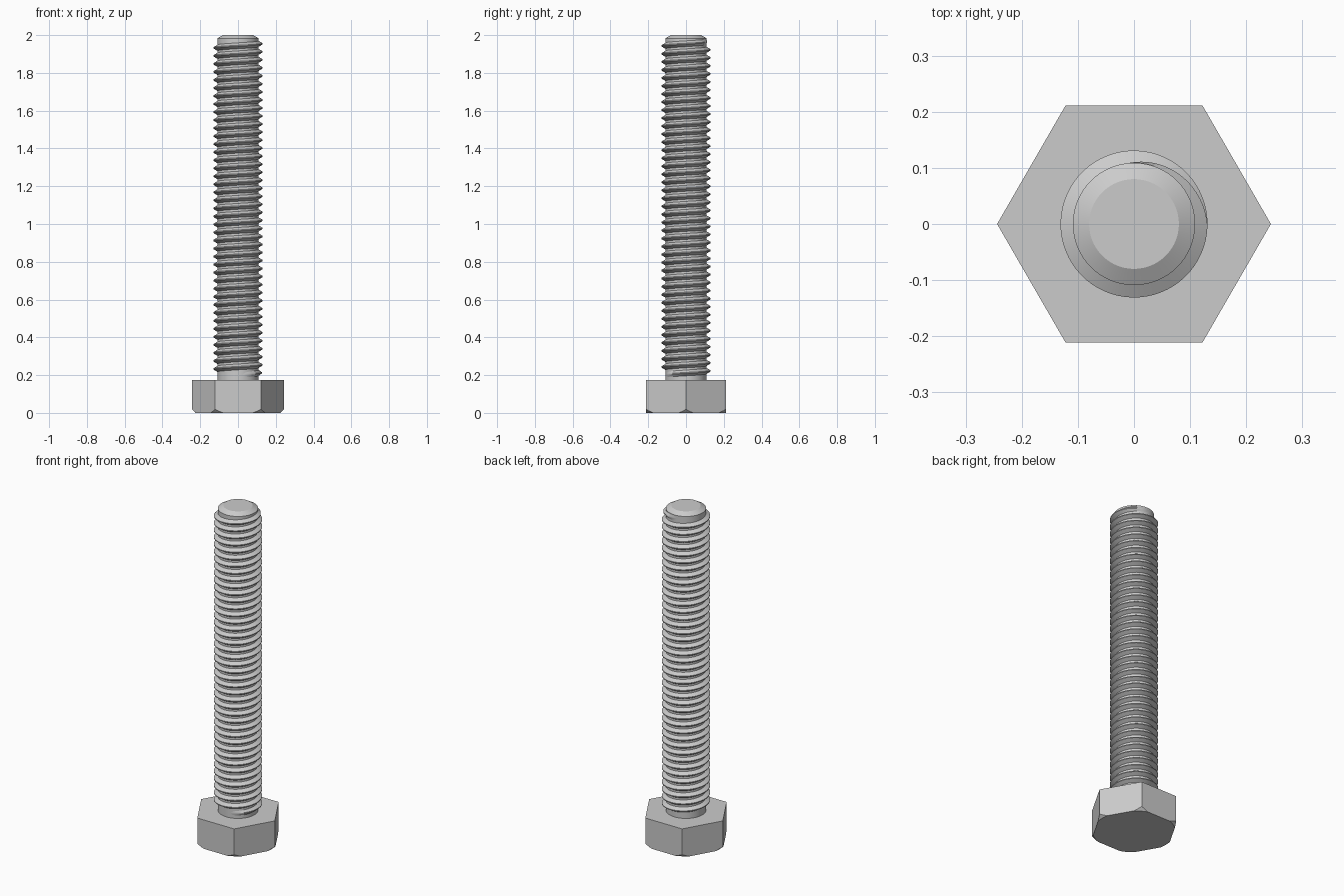
import bpy, bmesh, math
from mathutils import Matrix

default = bpy.data.objects.get("Cube")
if default:
    bpy.data.objects.remove(default, do_unlink=True)

HEAD_TOP = 0.173
CORNER_R = 0.244          # hexagon corner radius
ROOT_R, CREST_R = 0.109, 0.131
TIP_R, TIP_Z = 0.08, 1.983
PITCH, TURNS = 0.0425, 41.5
STEPS = 64                # segments around the shaft

steel = bpy.data.materials.new("grey steel")
steel.use_nodes = True
colour = (0.6, 0.6, 0.6, 1)
steel.diffuse_color = colour
steel.node_tree.nodes["Principled BSDF"].inputs["Base Color"].default_value = colour


def add_object(name, bm):
    bmesh.ops.recalc_face_normals(bm, faces=bm.faces)
    mesh = bpy.data.meshes.new(name)
    bm.to_mesh(mesh)
    bm.free()
    mesh.materials.append(steel)
    obj = bpy.data.objects.new(name, mesh)
    bpy.context.collection.objects.link(obj)
    return obj


def frustum(sides, r1, r2, z1, z2):
    bm = bmesh.new()
    bmesh.ops.create_cone(bm, cap_ends=True, segments=sides, radius1=r1, radius2=r2,
                          depth=z2 - z1, matrix=Matrix.Translation((0, 0, (z1 + z2) / 2)))
    return bm


def activate(obj):
    bpy.ops.object.select_all(action='DESELECT')
    obj.select_set(True)
    bpy.context.view_layer.objects.active = obj


# Hexagonal head, corners on the x axis
bm = frustum(6, CORNER_R, CORNER_R, -0.03, HEAD_TOP)
corner = max(bm.verts, key=lambda v: v.co.x).co
bmesh.ops.rotate(bm, verts=bm.verts, cent=(0, 0, 0),
                 matrix=Matrix.Rotation(-math.atan2(corner.y, corner.x), 3, 'Z'))
head = add_object("hex_head", bm)

# Conical chamfer on the underside corners
cutter = add_object("chamfer_cutter", frustum(96, 0.225, 0.425, 0, 0.2))
cutter.hide_render = True
cut = head.modifiers.new("chamfer", 'BOOLEAN')
cut.operation, cut.solver, cut.object = 'INTERSECT', 'EXACT', cutter
activate(head)
bpy.ops.object.modifier_apply(modifier=cut.name)
bpy.data.objects.remove(cutter, do_unlink=True)

# Shaft core with a chamfered tip
bm = frustum(STEPS, ROOT_R, ROOT_R, HEAD_TOP - 0.01, TIP_Z)
top = max(bm.faces, key=lambda f: f.calc_center_median().z)
tip = bmesh.ops.extrude_face_region(bm, geom=[top])["geom"]
bmesh.ops.delete(bm, geom=[top], context='FACES_ONLY')
for v in (g for g in tip if isinstance(g, bmesh.types.BMVert)):
    v.co.x *= TIP_R / ROOT_R
    v.co.y *= TIP_R / ROOT_R
    v.co.z = 2
shaft = add_object("shaft_core", bm)

# Right-hand thread ridge, fading into the core at both ends
bm = bmesh.new()
count = int(TURNS * STEPS)
fade = STEPS * 0.28
end_angle, end_z = math.radians(100), 1.966
base_r = ROOT_R - 0.001
section = [(0, -0.38), (1, -0.06), (1, 0.06), (0, 0.38)]   # height, offset in pitches
previous = None
for i in range(count + 1):
    back = (count - i) / STEPS
    angle = end_angle - back * math.tau
    height = (CREST_R - base_r) * min(1, i / fade, (count - i) / fade)
    ring = []
    for h, offset in section:
        r = base_r + height * h
        z = max(end_z + (offset - back) * PITCH, HEAD_TOP - 0.005)
        ring.append(bm.verts.new((r * math.cos(angle), r * math.sin(angle), z)))
    if previous:
        for a in range(len(section) - 1):
            bm.faces.new((previous[a], ring[a], ring[a + 1], previous[a + 1]))
    previous = ring
thread = add_object("thread", bm)
# Keep the ridge facing outwards
probe = thread.data.polygons[len(thread.data.polygons) // 2]
if probe.normal.x * probe.center.x + probe.normal.y * probe.center.y < 0:
    thread.data.flip_normals()

for obj in (head, shaft, thread):
    activate(obj)
    bpy.ops.object.shade_smooth_by_angle(angle=math.radians(25))
